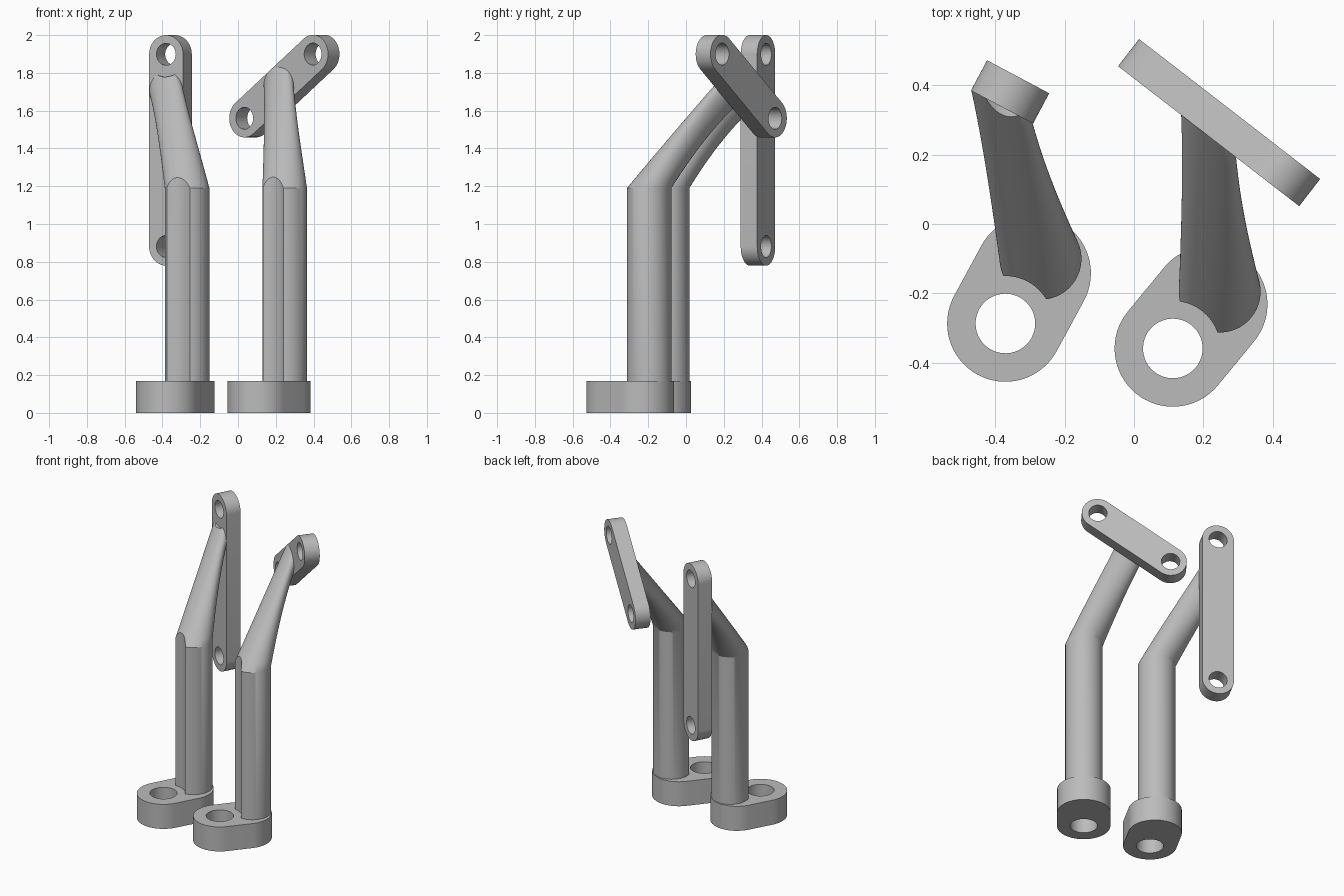
import bpy, bmesh, math
from mathutils import Vector, Matrix

if "Cube" in bpy.data.objects:
    bpy.data.objects.remove(bpy.data.objects["Cube"])

grey = bpy.data.materials.new("plain grey")
grey.diffuse_color = (0.5, 0.5, 0.5, 1)
grey.use_nodes = True
grey.node_tree.nodes["Principled BSDF"].inputs["Base Color"].default_value = grey.diffuse_color
Z = Vector((0, 0, 1))


def finish(obj):
    bpy.ops.object.select_all(action='DESELECT')
    obj.select_set(True)
    bpy.context.view_layer.objects.active = obj
    if obj.type == 'CURVE':
        bpy.ops.object.convert(target='MESH')
    for m in list(obj.modifiers):
        bpy.ops.object.modifier_apply(modifier=m.name)
    obj.data.materials.clear()
    obj.data.materials.append(grey)
    bpy.ops.object.shade_smooth_by_angle(angle=math.radians(30))


def frame(origin, along, normal):
    """Matrix with x along the slot and z along the normal."""
    side = normal.cross(along)
    return Matrix.Translation(origin) @ Matrix((along, side, normal)).transposed().to_4x4()


def slotted_plate(name, matrix, x0, x1, r, holes, hole_r, thick):
    """Round-ended plate between two centres, with through holes."""
    n = 32
    outline = [(x1 + r * math.cos(a), r * math.sin(a))
               for a in (-math.pi / 2 + math.pi * i / n for i in range(n + 1))]
    outline += [(x0 + r * math.cos(a), r * math.sin(a))
                for a in (math.pi / 2 + math.pi * i / n for i in range(n + 1))]
    loops = [outline] + [[(h + hole_r * math.cos(math.tau * i / 48),
                           hole_r * math.sin(math.tau * i / 48)) for i in range(48)]
                         for h in holes]
    cu = bpy.data.curves.new(name, 'CURVE')
    cu.dimensions, cu.fill_mode, cu.extrude = '2D', 'BOTH', thick / 2
    for pts in loops:
        sp = cu.splines.new('POLY')
        sp.points.add(len(pts) - 1)
        for p, (x, y) in zip(sp.points, pts):
            p.co = (x, y, 0, 1)
        sp.use_cyclic_u = True
    obj = bpy.data.objects.new(name, cu)
    bpy.context.collection.objects.link(obj)
    obj.matrix_world = matrix
    finish(obj)


def cylinder_cutter(start, axis, r, length):
    bm = bmesh.new()
    bmesh.ops.create_cone(bm, cap_ends=True, segments=64, radius1=r, radius2=r, depth=length)
    bm.transform(Matrix.Translation(start + axis * length / 2)
                 @ axis.to_track_quat('Z', 'Y').to_matrix().to_4x4())
    me = bpy.data.meshes.new("clearance_cutter")
    bm.to_mesh(me)
    bm.free()
    obj = bpy.data.objects.new("clearance_cutter", me)
    bpy.context.collection.objects.link(obj)
    obj.hide_render = True
    return obj


def post_with_arm(name, foot, target, u, n, cutters):
    """Round post, then an arm lofted to a circle lying on the plate."""
    seg, steps, r0, r1, bend = 64, 14, 0.118, 0.1, 1.19
    bm = bmesh.new()

    def ring(fn):
        return [bm.verts.new(fn(math.tau * i / seg)) for i in range(seg)]

    def low(a, z):
        return foot + r0 * (math.cos(a) * u + math.sin(a) * n) + Z * z

    def high(a):
        return target + r1 * (math.cos(a) * u + math.sin(a) * Z)

    def mid(a, t):
        bulge = 4 * t * (1 - t) * 0.035 * (1 - math.sin(a)) / 2
        return low(a, bend).lerp(high(a), t) + Z * bulge

    rings = [ring(lambda a: low(a, 0.12)), ring(lambda a: low(a, bend))]
    rings += [ring(lambda a, t=k / steps: mid(a, t)) for k in range(1, steps + 1)]
    rings.append(ring(lambda a: high(a) - n * 0.03))  # embedded in the plate
    for p, q in zip(rings, rings[1:]):
        for i in range(seg):
            j = (i + 1) % seg
            bm.faces.new((p[i], p[j], q[j], q[i]))
    bm.faces.new(rings[0])
    bm.faces.new(rings[-1])
    bmesh.ops.recalc_face_normals(bm, faces=bm.faces)
    me = bpy.data.meshes.new(name)
    bm.to_mesh(me)
    bm.free()
    obj = bpy.data.objects.new(name, me)
    bpy.context.collection.objects.link(obj)
    for c in cutters:
        mod = obj.modifiers.new("clearance", 'BOOLEAN')
        mod.operation, mod.solver, mod.object = 'DIFFERENCE', 'EXACT', c
    finish(obj)
    for c in cutters:
        bpy.data.objects.remove(c)


def bracket(side, hole, foot_deg, plate_mid, yaw_deg, tilt_deg, half, arm_z):
    # Foot with a bolt hole
    a = math.radians(foot_deg)
    d = Vector((math.cos(a), math.sin(a), 0))
    hole = Vector(hole)
    slotted_plate(side + "_foot", frame(hole + Z * 0.085, d, Z),
                  0, 0.165, 0.168, [0], 0.086, 0.17)
    # Two-hole mounting plate
    y, t = math.radians(yaw_deg), math.radians(tilt_deg)
    u = Vector((math.cos(y), math.sin(y), 0))
    n = Vector((math.sin(y), -math.cos(y), 0))
    along = u * math.cos(t) + Z * math.sin(t)
    mid = Vector(plate_mid)
    slotted_plate(side + "_mounting_plate", frame(mid, along, n),
                  -half, half, 0.1015, [-half, half], 0.058, 0.099)
    # Post and arm, cleared around the foot hole and the upper plate hole
    target = mid + n * 0.0495
    target.z = arm_z
    cutters = [cylinder_cutter(hole + Z * 0.1, Z, 0.137, 2),
               cylinder_cutter(mid + along * half + n * 0.04, n, 0.12, 0.6)]
    post_with_arm(side + "_post_and_arm", hole + d * 0.2125, target, u, n, cutters)


bracket("left", (-0.371, -0.287, 0), 61.5, (-0.3575, 0.381, 1.39), -28, 90, 0.5085, 1.705)
bracket("right", (0.112, -0.359, 0), 50.5, (0.2455, 0.2925, 1.73), -37.7, 36.6, 0.285, 1.73)
